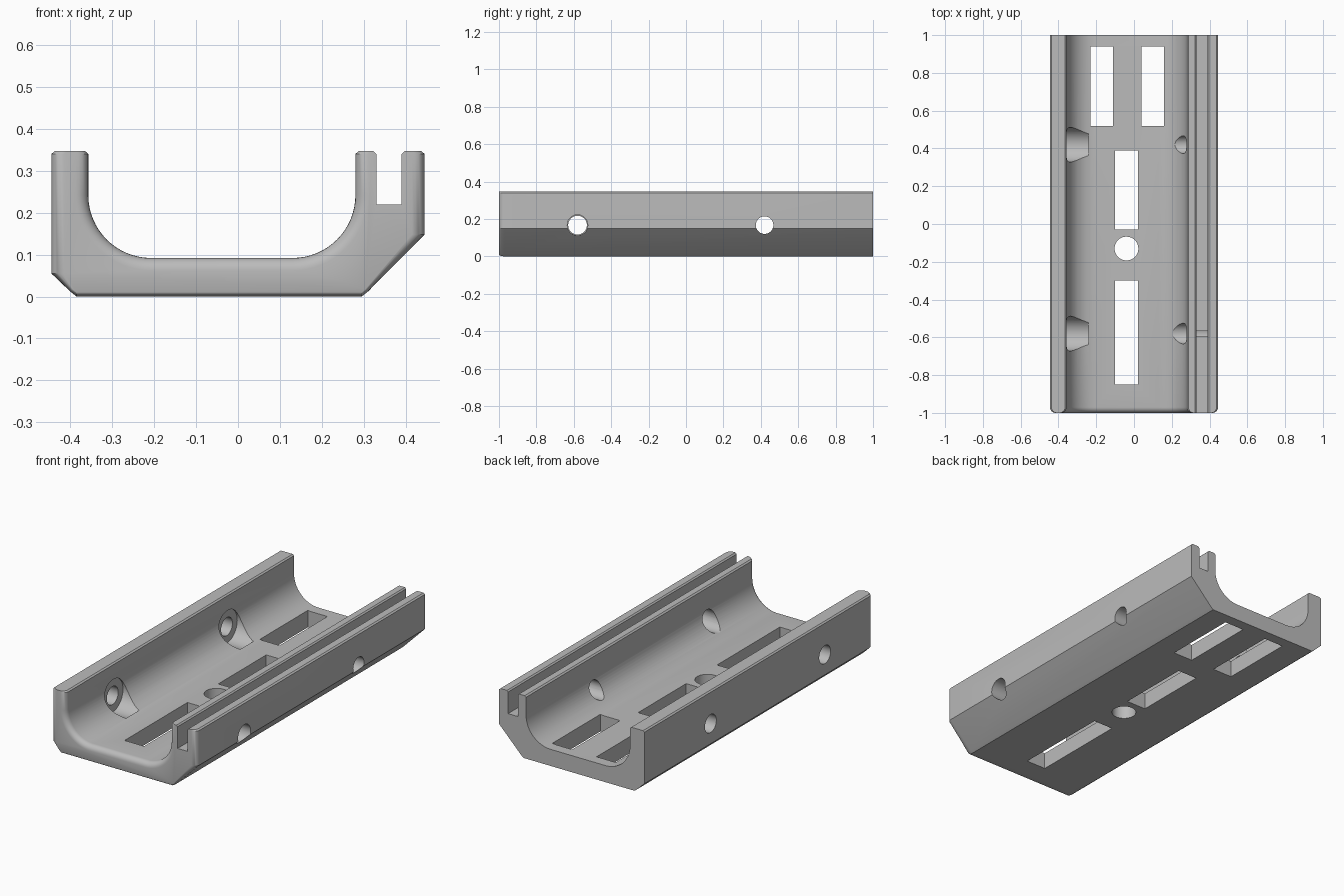
import bpy, bmesh, math
from mathutils import Matrix

cube = bpy.data.objects.get("Cube")
if cube:
    bpy.data.objects.remove(cube, do_unlink=True)

# Material
grey = bpy.data.materials.new("plain_grey")
grey.use_nodes = True
colour = (0.5, 0.5, 0.5, 1)
grey.diffuse_color = colour
grey.node_tree.nodes["Principled BSDF"].inputs["Base Color"].default_value = colour


def make_object(name, bm):
    bmesh.ops.recalc_face_normals(bm, faces=bm.faces)
    mesh = bpy.data.meshes.new(name)
    bm.to_mesh(mesh)
    bm.free()
    mesh.materials.append(grey)
    obj = bpy.data.objects.new(name, mesh)
    bpy.context.collection.objects.link(obj)
    return obj


def arc(cx, cz, radius, start, end, steps=16):
    """Concave fillet points, each with its outward rounding direction."""
    pts = []
    for i in range(steps + 1):
        a = math.radians(start + (end - start) * i / steps)
        c, s = math.cos(a), math.sin(a)
        pts.append((cx + radius * c, cz + radius * s, c, s))
    return pts


# Channel cross-section: x, z, then the direction the front edge rounds towards
profile = [
    (-0.385, 0, 0, 0.35), (0.295, 0, 0, 0.35),
    (0.31, 0.012, -0.2, 0.2), (0.445, 0.148, -1, 0),
    (0.445, 0.34, -1, 0), (0.437, 0.347, -1, 0),
    (0.397, 0.347, 0, 0), (0.39, 0.34, 0, 0),
    (0.39, 0.22, 0, 0), (0.33, 0.22, 0, 0),
    (0.33, 0.34, 0, 0), (0.323, 0.347, 0, 0),
    (0.288, 0.347, 1, 0), (0.28, 0.34, 1, 0),
]
profile += arc(0.13, 0.242, 0.15, 0, -90)
profile += arc(-0.207, 0.242, 0.15, -90, -180)
profile += [
    (-0.357, 0.34, -1, 0), (-0.365, 0.347, -1, 0),
    (-0.437, 0.347, 1, 0), (-0.445, 0.34, 1, 0),
    (-0.445, 0.055, 1, 0), (-0.4, 0.012, 0.2, 0.2),
]

# Loft the section along y, rounding over at the front end
ROUND = 0.03
sections = [(1.0, 0.0)]
for i in range(7):
    t = math.radians(15 * i)
    sections.append((-1 + ROUND - ROUND * math.sin(t), ROUND * (1 - math.cos(t))))
bm = bmesh.new()
rings = [[bm.verts.new((x + dx * e, y, z + dz * e)) for x, z, dx, dz in profile]
         for y, e in sections]
n = len(profile)
for a, b in zip(rings, rings[1:]):
    for i in range(n):
        j = (i + 1) % n
        bm.faces.new((a[i], a[j], b[j], b[i]))
bm.faces.new(rings[0])
bm.faces.new(rings[-1])
channel = make_object("channel_body", bm)


def cut(bm):
    """Subtract a closed mesh from the channel."""
    cutter = make_object("cutter", bm)
    cutter.hide_render = True
    mod = channel.modifiers.new("opening", 'BOOLEAN')
    mod.operation = 'DIFFERENCE'
    mod.solver = 'EXACT'
    mod.object = cutter
    bpy.context.view_layer.objects.active = channel
    bpy.ops.object.modifier_apply(modifier=mod.name)
    bpy.data.objects.remove(cutter, do_unlink=True)


def cut_slot(x0, x1, y0, y1):
    bm = bmesh.new()
    place = Matrix.Translation(((x0 + x1) / 2, (y0 + y1) / 2, 0.05))
    bmesh.ops.create_cube(bm, size=1,
                          matrix=place @ Matrix.Diagonal((x1 - x0, y1 - y0, 0.3, 1)))
    cut(bm)


def cut_cylinder(centre, radius, depth, along_x=True):
    bm = bmesh.new()
    turn = Matrix.Rotation(math.pi / 2 if along_x else 0, 4, 'Y')
    bmesh.ops.create_cone(bm, cap_ends=True, segments=40, radius1=radius,
                          radius2=radius, depth=depth,
                          matrix=Matrix.Translation(centre) @ turn)
    cut(bm)


# Plain floor slots and the round floor hole
for slot in [(-0.23, -0.11, 0.52, 0.94), (0.04, 0.16, 0.52, 0.94),
             (-0.10, 0.02, -0.03, 0.39), (-0.10, 0.02, -0.85, -0.30)]:
    cut_slot(*slot)
cut_cylinder((-0.04, -0.13, 0.05), 0.063, 0.3, along_x=False)

# Screw holes through both walls, with a round seat inside the solid wall
for y, radius in [(-0.58, 0.055), (0.42, 0.047)]:
    cut_cylinder((0.325, y, 0.167), radius, 0.35)
    cut_cylinder((-0.40, y, 0.167), 0.05, 0.2)
    cut_cylinder((-0.3015, y, 0.167), 0.092, 0.123)

# Smooth the curved areas, keep edges crisp
bpy.ops.object.select_all(action='DESELECT')
channel.select_set(True)
bpy.context.view_layer.objects.active = channel
bpy.ops.object.shade_smooth_by_angle(angle=math.radians(30))
